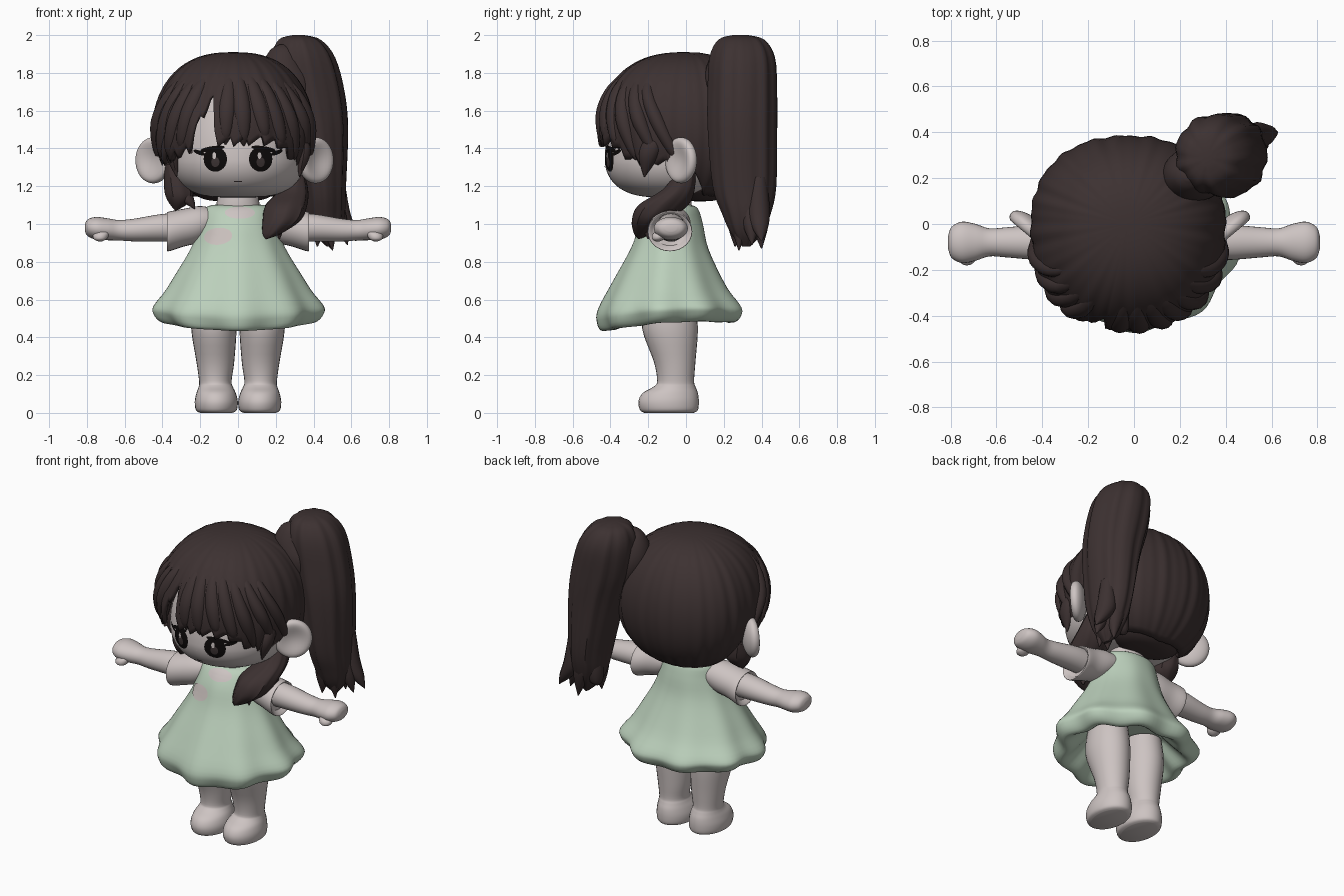
import bpy, bmesh, math
from math import sin, cos, radians, pi
from mathutils import Vector
from mathutils.bvhtree import BVHTree

old = bpy.data.objects.get("Cube")
if old:
    bpy.data.objects.remove(old, do_unlink=True)

made = []


def material(name, r, g, b):
    m = bpy.data.materials.new(name)
    m.use_nodes = True
    m.diffuse_color = (r, g, b, 1)
    node = next(n for n in m.node_tree.nodes if n.type == 'BSDF_PRINCIPLED')
    node.inputs["Base Color"].default_value = (r, g, b, 1)
    node.inputs["Roughness"].default_value = 0.8
    return m


HAIR = material("dark brown", .046, .031, .031)
SKIN = material("pale skin", .61, .55, .54)
GREEN = material("soft green", .50, .63, .50)
BLACK = material("black", .004, .003, .003)
IRIS = material("grey brown", .045, .033, .033)
PINK = material("dusty pink", .59, .53, .51)


def finish(name, bm, mat, recalc=True):
    if recalc:
        bmesh.ops.recalc_face_normals(bm, faces=bm.faces[:])
    me = bpy.data.meshes.new(name)
    bm.to_mesh(me)
    bm.free()
    me.materials.append(mat)
    ob = bpy.data.objects.new(name, me)
    bpy.context.collection.objects.link(ob)
    made.append(ob)
    return ob


def smooth_rows(rows, sub):
    """Catmull-Rom interpolation of the section list."""
    out = []
    for i in range(len(rows) - 1):
        p = [rows[max(0, min(len(rows) - 1, i + k))] for k in (-1, 0, 1, 2)]
        for k in range(sub):
            t = k / sub
            out.append([b + .5 * t * (c - a + t * (2*a - 5*b + 4*c - d + t * (3*(b - c) + d - a)))
                        for a, b, c, d in zip(*p)])
    return out + [list(rows[-1])]


def loft(name, rows, mat, axis='z', flip=1, n=28, sub=4, ripple=None):
    """Skin elliptical sections (x, y, z, radius, radius) stacked along z or x."""
    bm = bmesh.new()
    rows = smooth_rows(rows, sub)
    rings = []
    for i, (x, y, z, p, q) in enumerate(rows):
        p, q = max(p, .003), max(q, .003)
        ring = []
        for k in range(n):
            a = 2 * pi * k / n
            f = ripple(a, i / (len(rows) - 1)) if ripple else 1
            u, v = p * f * sin(a), -q * f * cos(a)
            co = (x + u, y + v, z) if axis == 'z' else (x, y + u, z + v)
            ring.append(bm.verts.new((co[0] * flip, co[1], co[2])))
        rings.append(ring)
    for r, s in zip(rings, rings[1:]):
        for k in range(n):
            bm.faces.new((r[k], s[k], s[(k + 1) % n], r[(k + 1) % n]))
    bm.faces.new(rings[0])
    bm.faces.new(rings[-1])
    return finish(name, bm, mat)


def plate(name, target, x, z, rx, rz, mat, lift=.004, tilt=0):
    """Thin oval laid on the front of a target surface."""
    bm = bmesh.new()
    n, levels = 24, 4

    def put(u, w):
        px = x + u * cos(tilt) - w * sin(tilt)
        pz = z + u * sin(tilt) + w * cos(tilt)
        hit = target.ray_cast(Vector((px, -2, pz)), Vector((0, 1, 0)))[0]
        return bm.verts.new((px, hit.y - lift, pz))

    centre = put(0, 0)
    prev = None
    for level in range(1, levels + 1):
        s = level / levels
        ring = [put(rx * s * cos(2*pi*k/n), rz * s * sin(2*pi*k/n)) for k in range(n)]
        for k in range(n):
            j = (k + 1) % n
            bm.faces.new((prev[k], ring[k], ring[j], prev[j]) if prev else (centre, ring[k], ring[j]))
        prev = ring
    finish(name, bm, mat, False)


def surface(ob):
    bpy.context.view_layer.update()
    return BVHTree.FromObject(ob, bpy.context.evaluated_depsgraph_get())


# Head and neck
sections = []
for i in range(25):
    t = pi * i / 24
    s = max(sin(t), .001) ** (.75 if t < pi / 2 else .6) * .355
    sections.append((0, -.075, 1.34 + cos(t) * (.42 if t < pi / 2 else .2), s, s))
face = surface(loft("head", sections, SKIN, n=48, sub=2))
loft("neck", [(0, -.06, 1.02, .13, .09), (0, -.065, 1.1, .115, .095), (0, -.06, 1.2, .1, .09)], SKIN)

# Eyes, lashes, nose and mouth
for side, label in ((1, "left"), (-1, "right")):
    plate(label + "_eye", face, side * .12, 1.343, .062, .066, BLACK)
    plate(label + "_iris", face, side * .12, 1.328, .022, .026, IRIS, .006)
    plate(label + "_eye_glint", face, side * .12 - .006, 1.362, .01, .018, SKIN, .009)
    plate(label + "_upper_lash", face, side * .135, 1.398, .065, .014, BLACK, .007, -side * .15)
    plate(label + "_outer_lash", face, side * .205, 1.378, .034, .011, BLACK, .007, side * .35)
plate("nose", face, 0, 1.305, .012, .005, PINK)
plate("mouth", face, 0, 1.225, .022, .004, IRIS)

# Cupped ears
for side, label, offset in ((1, "left", .41), (-1, "right", .447)):
    bm = bmesh.new()
    bmesh.ops.create_uvsphere(bm, u_segments=32, v_segments=20, radius=1)
    turn = radians(40)
    for v in bm.verts:
        x, y, z = v.co
        if y < 0:
            y *= 1.1 * (x * x + z * z) + .25
        x, y, z = x * .115, y * .05, z * .122
        v.co = (side * (offset + x * cos(turn) - y * sin(turn)),
                -.025 + x * sin(turn) + y * cos(turn), 1.337 + z)
    finish(label + "_ear", bm, SKIN)

# Hair cap with a jagged lower edge and a parted fringe
HEM = [(-180, 1.13), (-112, 1.15), (-95, 1.3), (-60, 1.34), (-34, 1.39), (-16, 1.7),
       (-13, 1.43), (20, 1.44), (35, 1.42), (50, 1.34), (95, 1.3), (112, 1.15), (180, 1.13)]


def hem(deg):
    for (a, p), (b, q) in zip(HEM, HEM[1:]):
        if a <= deg <= b:
            return p + (q - p) * (deg - a) / (b - a)
    return HEM[0][1]


def hair_point(deg, z, scale=1):
    a = radians(deg)
    c = max(-1, min(1, (z - 1.5) / .41))
    r = max(1 - c * c, 0) ** .4 * scale
    sx, sy = sin(a), -cos(a)
    r /= (abs(sx) ** 2.25 + abs(sy) ** 2.25) ** (1 / 2.25)
    r *= 1 + .007 * sin(a * 20) + .006 * sin(a * 33)
    return Vector((-.025 + .425 * r * sx, r * sy * (.465 if sy < 0 else .385), z))


bm = bmesh.new()
cols, levels = 160, 22
top = bm.verts.new((-.025, 0, 1.91))
grid = []
for i in range(1, levels + 1):
    ring = []
    for j in range(cols):
        deg = -180 + 360 * j / cols
        jag = .012 * (j % 5 - 2) if abs(deg) < 95 else 0
        end = math.acos((hem(deg) + jag - 1.5) / .41)
        ring.append(bm.verts.new(hair_point(deg, 1.5 + .41 * cos(end * i / levels))))
    grid.append(ring)
for j in range(cols):
    k = (j + 1) % cols
    bm.faces.new((top, grid[0][j], grid[0][k]))
    for r, s in zip(grid, grid[1:]):
        bm.faces.new((r[j], s[j], s[k], r[k]))
cap = finish("hair_cap", bm, HAIR, False)
shell = cap.modifiers.new("thickness", 'SOLIDIFY')
shell.thickness, shell.offset = .025, -1
loft("nape_hair", [(-.02, .06, 1.3, .3, .22), (-.02, .07, 1.2, .25, .19), (-.02, .075, 1.15, .2, .13),
                   (-.02, .075, 1.125, .13, .08), (-.02, .075, 1.12, .02, .02)], HAIR)

# Fringe clumps sweeping out from the crown
for i, deg in enumerate((-86, -70, -56, -42, -6, 8, 24, 38, 54, 70, 86)):
    low = hem(deg) - .012 * (i % 3)
    rows = []
    for t, w in ((0, .004), (.25, .036), (.55, .05), (.85, .036), (1, .003)):
        z = 1.84 + (low - 1.84) * t
        p = hair_point(deg * (.6 + .4 * t), z, .95)
        rows.append((*p, w, w * .9))
    loft("fringe_clump", rows, HAIR, n=12)


def strands(a, t):
    return 1 + .03 * sin(9 * a) + .02 * sin(14 * a + 2 * t)


# High ponytail with loose tips
loft("ponytail", [(.32, .29, 2.0, .03, .04), (.325, .295, 1.975, .11, .12), (.345, .30, 1.88, .165, .17),
                  (.38, .30, 1.7, .18, .18), (.42, .30, 1.5, .16, .18), (.45, .31, 1.2, .12, .165),
                  (.46, .32, 1.05, .105, .125), (.47, .32, .95, .07, .08), (.48, .32, .88, .01, .02)],
     HAIR, n=54, ripple=strands)
loft("ponytail_root", [(.24, .21, 1.95, .02, .02), (.24, .21, 1.92, .07, .06), (.24, .21, 1.84, .11, .10),
                       (.27, .22, 1.74, .14, .12), (.3, .24, 1.6, .1, .1), (.32, .26, 1.45, .03, .03)], HAIR)
for x, y, z in ((.625, .40, .91), (.58, .35, .89), (.5, .28, .86), (.42, .26, .88), (.38, .36, .95), (.49, .4, .87)):
    bx, by = .46 + (x - .48) * .5, .32 + (y - .32) * .8
    loft("ponytail_tip", [(bx, by, 1.25, .03, .04), (bx, by, 1.08, .06, .06),
                          ((bx + x) / 2, (by + y) / 2, .98, .042, .042), (x, y, z, .003, .003)], HAIR, n=10)

# Locks below and in front of the ears
loft("left_lock", [(.31, .0, 1.27, .04, .05), (.295, -.04, 1.18, .075, .085), (.255, -.12, 1.1, .11, .13),
                   (.23, -.19, 1.02, .10, .095), (.18, -.23, .95, .05, .045), (.15, -.25, .92, .003, .003)],
     HAIR, n=36, ripple=strands)
for x, y, z in ((.22, -.2, .92), (.29, -.15, .95), (.33, -.1, .98)):
    loft("left_lock_tip", [(.27, -.1, 1.12, .04, .05), (x, y, 1.03, .045, .05), (x, y, z, .003, .003)], HAIR, n=10)
loft("right_lock", [(-.36, -.06, 1.42, .03, .04), (-.34, -.08, 1.3, .05, .06), (-.315, -.09, 1.18, .075, .08),
                    (-.31, -.10, 1.12, .06, .06), (-.33, -.11, 1.07, .003, .003)], HAIR, ripple=strands)
loft("right_lock_tip", [(-.3, -.09, 1.2, .04, .05), (-.27, -.12, 1.13, .04, .04), (-.23, -.14, 1.08, .003, .003)],
     HAIR, n=10)
for side in (1, -1):
    loft("cheek_wisp", [(.32, -.17, 1.5, .01, .01), (.35, -.18, 1.43, .03, .05), (.345, -.2, 1.35, .035, .05),
                        (.325, -.22, 1.25, .003, .003)], HAIR, flip=side, n=10)


# Dress with soft pleats and a rolled hem that lifts at the sides and back
def pleats(a, t):
    return 1 + .05 * min(1, 1.4 * t) ** 2 * cos(9 * a) + .015 * t * sin(5 * a)


skirt = loft("dress", [
    (0, -.06, 1.105, .10, .06), (0, -.06, 1.085, .175, .12), (0, -.075, 1.0, .20, .165),
    (0, -.085, .87, .25, .205), (0, -.09, .7, .35, .29), (0, -.085, .55, .435, .37),
    (0, -.08, .48, .44, .375), (0, -.085, .435, .39, .34), (0, -.08, .465, .33, .28),
    (0, -.08, .6, .22, .19)], GREEN, n=90, ripple=pleats)
for v in skirt.data.vertices:
    x, y, z = v.co
    low = max(0, min(1, (.64 - z) / .16))
    v.co.z += low * (.03 * (x / .44) ** 2 + .045 * (y + .42) / .7)
dress = surface(skirt)
plate("chest_patch", dress, -.105, .935, .075, .045, PINK, .005, .1)
plate("neckline", dress, .01, 1.06, .08, .032, SKIN, .006)

# Sleeves, arms, hands and legs
for side, label in ((1, "left"), (-1, "right")):
    loft(label + "_sleeve", [(.12, -.06, 1.02, .08, .06), (.2, -.075, 1.0, .10, .095), (.29, -.085, .98, .108, .10),
                             (.36, -.085, .962, .118, .105), (.375, -.085, .96, .113, .10),
                             (.35, -.085, .965, .085, .08)], SKIN, 'x', side)
    loft(label + "_arm", [(.22, -.08, .985, .07, .08), (.4, -.08, .98, .077, .073), (.55, -.08, .968, .066, .06),
                          (.63, -.08, .967, .061, .054), (.69, -.08, .972, .08, .058), (.75, -.08, .977, .09, .06),
                          (.795, -.08, .98, .068, .045), (.81, -.08, .98, .03, .02)], SKIN, 'x', side)
    loft(label + "_thumb", [(.73, -.15, .908, .01, .01), (.73, -.147, .92, .034, .032), (.725, -.135, .945, .042, .042),
                            (.71, -.12, .97, .03, .03)], SKIN, flip=side, n=16)
    loft(label + "_leg", [(.115, -.09, 0, .085, .13), (.115, -.09, .015, .108, .153), (.115, -.092, .06, .114, .16),
                          (.116, -.083, .105, .104, .146), (.118, -.06, .14, .09, .11), (.12, -.055, .17, .086, .098),
                          (.12, -.06, .27, .1, .11), (.128, -.085, .45, .12, .148),
                          (.128, -.085, .6, .11, .13)], SKIN, flip=side)

# Smooth shading that keeps sharp edges
for ob in bpy.context.selected_objects:
    ob.select_set(False)
for ob in made:
    ob.select_set(True)
bpy.context.view_layer.objects.active = made[0]
bpy.ops.object.shade_smooth_by_angle(angle=radians(45))
